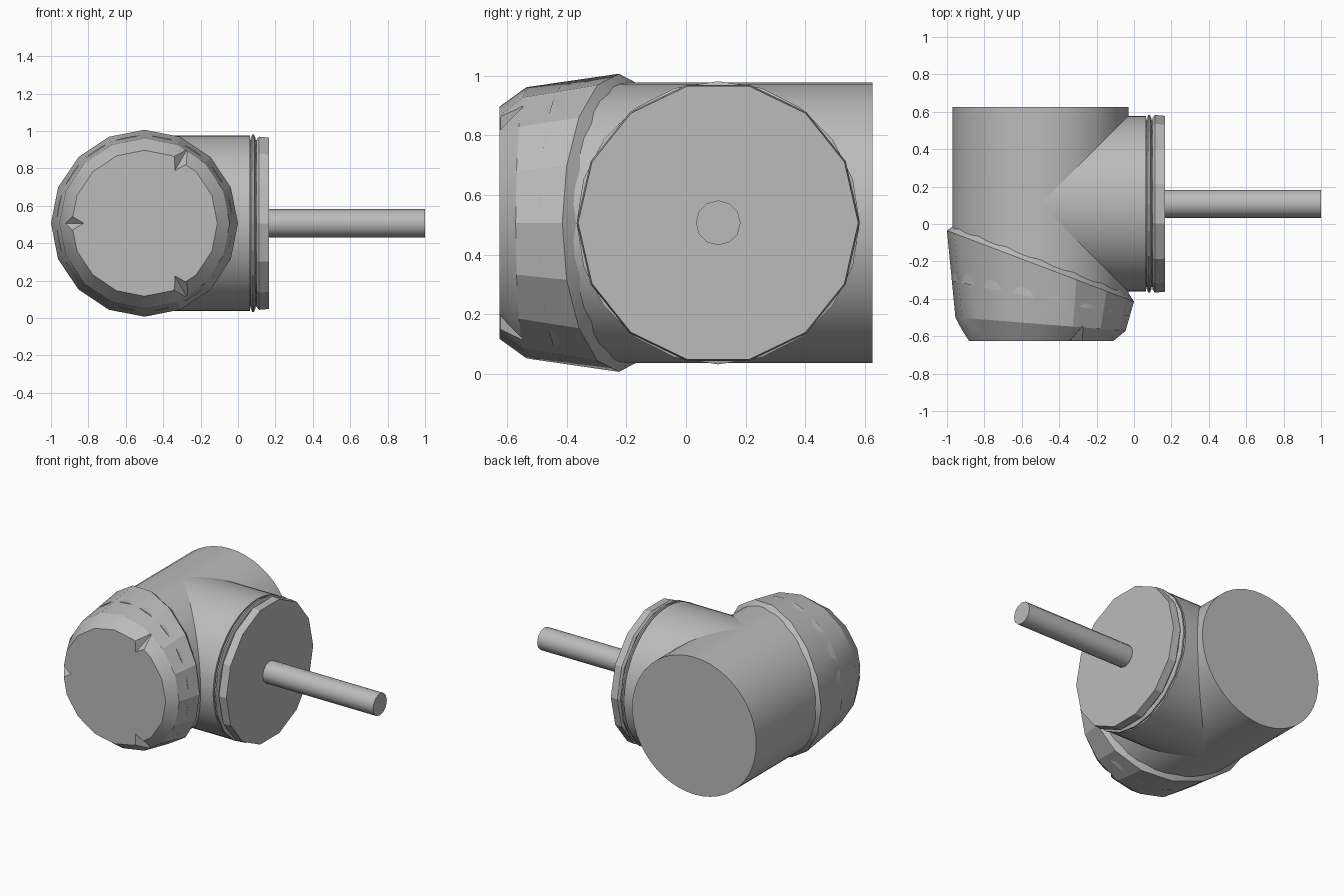
import bpy, bmesh, math
from mathutils import Vector, Matrix

cube = bpy.data.objects.get("Cube")
if cube:
    bpy.data.objects.remove(cube, do_unlink=True)

grey = bpy.data.materials.new("plain_grey")
grey.use_nodes = True
COLOUR = (0.5, 0.5, 0.5, 1)
grey.diffuse_color = COLOUR
grey.node_tree.nodes["Principled BSDF"].inputs["Base Color"].default_value = COLOUR

BODY_X, BRANCH_Y, MID_Z = -0.5, 0.108, 0.507


def finish(name, bm, smooth_angle):
    bmesh.ops.recalc_face_normals(bm, faces=bm.faces)
    mesh = bpy.data.meshes.new(name)
    bm.to_mesh(mesh)
    bm.free()
    ob = bpy.data.objects.new(name, mesh)
    bpy.context.collection.objects.link(ob)
    mesh.materials.append(grey)
    bpy.ops.object.select_all(action="DESELECT")
    ob.select_set(True)
    bpy.context.view_layer.objects.active = ob
    if smooth_angle:
        bpy.ops.object.shade_smooth_by_angle(angle=math.radians(smooth_angle))
    return ob


def loft(name, axis, sides, rings, smooth_angle=30):
    """Closed turned part; each ring is (radius, position on axis, slant)."""
    bm = bmesh.new()
    loops = []
    for r, pos, slant in rings:
        loop = []
        for i in range(sides):
            a = math.tau * i / sides
            u, w = r * math.cos(a), r * math.sin(a)
            along = pos + slant * u
            if axis == "Y":
                p = (BODY_X + u, along, MID_Z + w)
            else:
                p = (along, BRANCH_Y + u, MID_Z + w)
            loop.append(bm.verts.new(p))
        loops.append(loop)
    for a, b in zip(loops, loops[1:]):
        for i in range(sides):
            j = (i + 1) % sides
            bm.faces.new((a[i], a[j], b[j], b[i]))
    bm.faces.new(loops[0])
    bm.faces.new(loops[-1])
    return finish(name, bm, smooth_angle)


# Main barrel and the side branch that meets it
loft("main_barrel", "Y", 48, [(0.47, -0.4, -0.2), (0.47, 0.625, 0)])
loft("side_branch", "X", 48, [(0.47, BODY_X, 0), (0.47, 0.065, 0)])

# Thin groove ring and faceted end disc on the branch
loft("groove_core", "X", 24, [(0.445, 0.05, 0), (0.445, 0.12, 0)])
loft("groove_ring", "X", 20, [(0.455, 0.068, 0), (0.475, 0.076, 0),
                              (0.475, 0.086, 0), (0.455, 0.093, 0)], 0)
loft("end_disc", "X", 14, [(0.46, 0.1, 0), (0.475, 0.112, 0), (0.47, 0.165, 0)], 0)

# Output rod
loft("rod", "X", 12, [(0.075, 0.15, 0), (0.075, 1.0, 0)], 40)

# Front cap with a slanted rim and a chamfered nose
cap = loft("front_cap", "Y", 16, [(0.39, -0.625, 0), (0.455, -0.535, -0.08),
                                  (0.5, -0.225, -0.38), (0.465, -0.185, -0.38)], 22)

# Three wedge notches cut into the nose
for k in range(3):
    ang = math.radians(60 + 120 * k)
    out = Vector((math.cos(ang), 0, math.sin(ang)))
    bm = bmesh.new()
    bmesh.ops.create_cone(bm, cap_ends=True, segments=4, radius1=0,
                          radius2=0.12, depth=0.2)
    turn = Vector((0, 0, 1)).rotation_difference(out).to_matrix().to_4x4()
    centre = Vector((BODY_X, -0.622, MID_Z)) + out * 0.42
    bmesh.ops.transform(bm, matrix=Matrix.Translation(centre) @ turn, verts=bm.verts)
    cutter = finish("notch_cutter", bm, 0)
    cutter.hide_render = True
    mod = cap.modifiers.new("notch", "BOOLEAN")
    mod.operation = "DIFFERENCE"
    mod.solver = "EXACT"
    mod.object = cutter
    bpy.context.view_layer.objects.active = cap
    bpy.ops.object.modifier_apply(modifier=mod.name)
    bpy.data.objects.remove(cutter, do_unlink=True)
